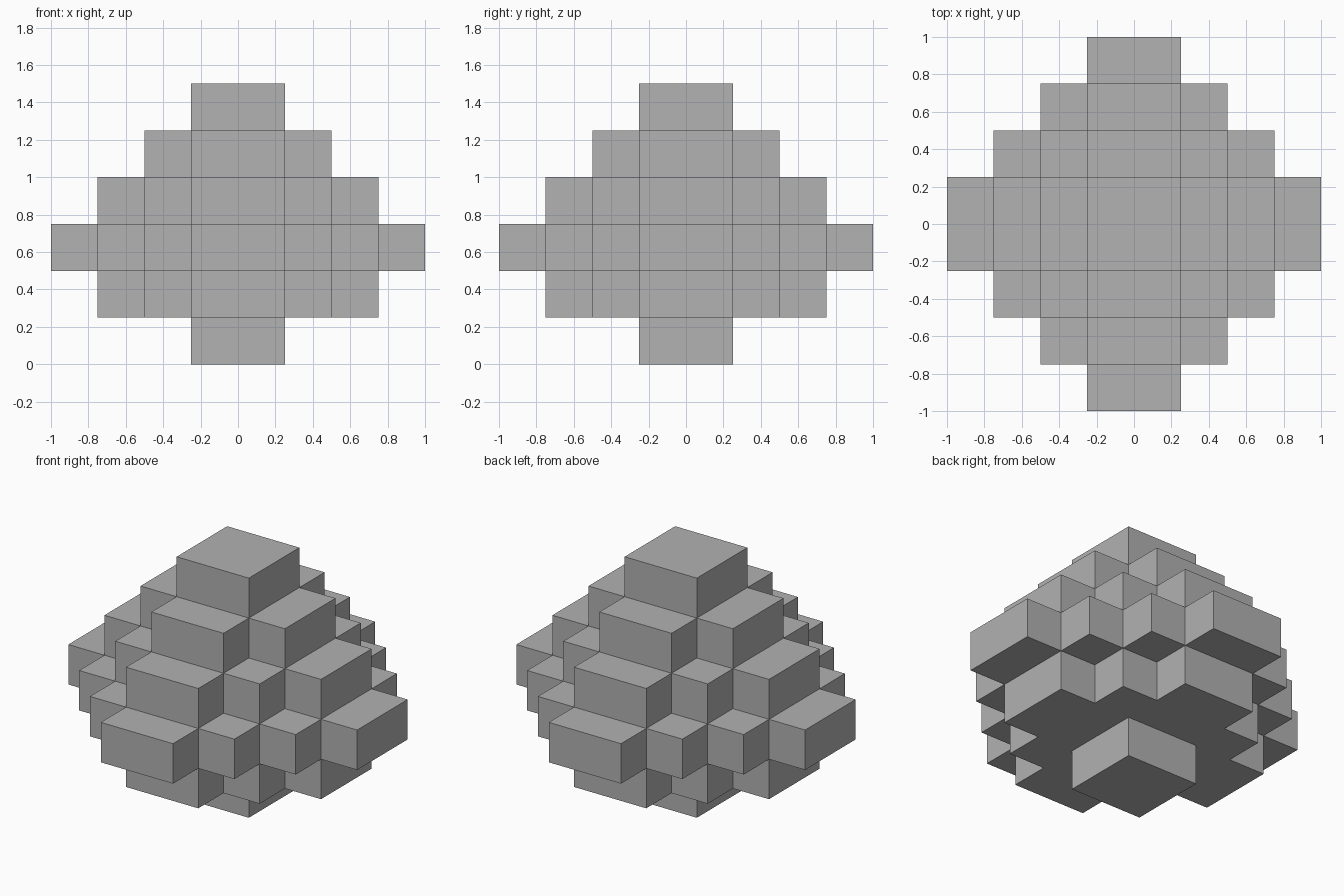
import bpy
import bmesh

STEP = 0.25  # height of a tier and depth of each stair notch

cube = bpy.data.objects.get("Cube")
if cube:
    bpy.data.objects.remove(cube, do_unlink=True)

# Single stone colour
stone = bpy.data.materials.new("stone_grey")
stone.use_nodes = True
grey = (0.445, 0.445, 0.445, 1.0)
stone.diffuse_color = grey
stone.node_tree.nodes["Principled BSDF"].inputs["Base Color"].default_value = grey


def stepped_outline(n):
    """Counter-clockwise staircase diamond reaching n steps from the centre."""
    corner = []
    for i in range(1, n + 1):
        corner.append((n + 1 - i, i))
        if i < n:
            corner.append((n - i, i))
    outline = []
    for _ in range(4):
        outline += corner
        corner = [(-y, x) for x, y in corner]  # quarter turn
    return outline


def add_tier(name, n, level):
    """Extrude one staircase diamond into a flat tier."""
    bm = bmesh.new()
    base = bm.faces.new([bm.verts.new((x * STEP, y * STEP, level * STEP))
                         for x, y in stepped_outline(n)])
    raised = bmesh.ops.extrude_face_region(bm, geom=[base], use_keep_orig=True)["geom"]
    top = [v for v in raised if isinstance(v, bmesh.types.BMVert)]
    bmesh.ops.translate(bm, verts=top, vec=(0, 0, STEP))
    bmesh.ops.recalc_face_normals(bm, faces=bm.faces)
    mesh = bpy.data.meshes.new(name)
    bm.to_mesh(mesh)
    bm.free()
    mesh.materials.append(stone)
    bpy.context.collection.objects.link(bpy.data.objects.new(name, mesh))


# Tiers from the foot to the cap: name and reach in steps
tiers = [("foot_block", 1), ("lower_tier", 3), ("widest_tier", 4),
         ("middle_tier", 3), ("upper_tier", 2), ("cap_block", 1)]
for level, (name, reach) in enumerate(tiers):
    add_tier(name, reach, level)
